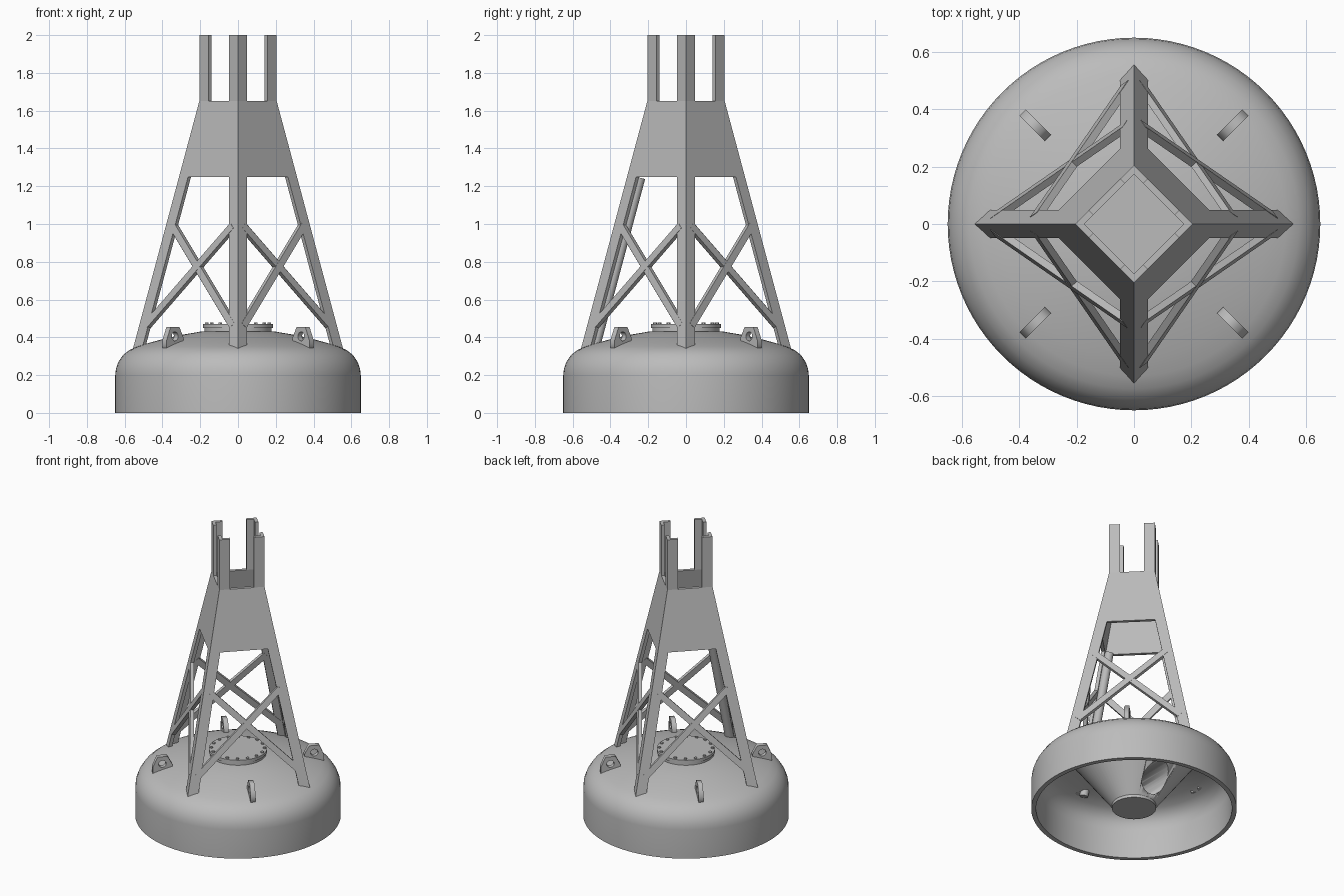
import bpy, bmesh, math
from mathutils import Vector, Matrix

if "Cube" in bpy.data.objects:
    bpy.data.objects.remove(bpy.data.objects["Cube"], do_unlink=True)

GREY = (0.5, 0.5, 0.5, 1)
steel = bpy.data.materials.new("steel_grey")
steel.use_nodes = True
steel.diffuse_color = GREY
steel.node_tree.nodes["Principled BSDF"].inputs["Base Color"].default_value = GREY


def select(ob):
    bpy.ops.object.select_all(action="DESELECT")
    ob.select_set(True)
    bpy.context.view_layer.objects.active = ob


def finish(name, bm, smooth=False):
    bmesh.ops.recalc_face_normals(bm, faces=bm.faces)
    me = bpy.data.meshes.new(name)
    bm.to_mesh(me)
    bm.free()
    me.materials.append(steel)
    ob = bpy.data.objects.new(name, me)
    bpy.context.collection.objects.link(ob)
    if smooth:
        select(ob)
        bpy.ops.object.shade_smooth_by_angle(angle=math.radians(35))
    return ob


def lathe(name, profile, steps=96):
    bm = bmesh.new()
    verts = [bm.verts.new((r, 0, z)) for r, z in profile]
    edges = [bm.edges.new(p) for p in zip(verts, verts[1:])]
    bmesh.ops.spin(bm, geom=verts + edges, axis=(0, 0, 1), cent=(0, 0, 0),
                   angle=math.tau, steps=steps, use_duplicate=False)
    bmesh.ops.remove_doubles(bm, verts=bm.verts, dist=1e-4)
    return finish(name, bm, True)


def loft(name, low, high, turn=0):
    """Prism between two matching outlines."""
    bm = bmesh.new()
    a, b = ([bm.verts.new(p) for p in ring] for ring in (low, high))
    n = len(a)
    bm.faces.new(a)
    bm.faces.new(b)
    for i in range(n):
        j = (i + 1) % n
        bm.faces.new((a[i], a[j], b[j], b[i]))
    bm.transform(Matrix.Rotation(turn, 4, "Z"))
    return finish(name, bm)


def cylinder(name, start, end, radius, segments=24):
    start, end = Vector(start), Vector(end)
    axis = end - start
    bm = bmesh.new()
    bmesh.ops.create_cone(bm, cap_ends=True, segments=segments, radius1=radius,
                          radius2=radius, depth=axis.length)
    bm.transform(Matrix.Translation((start + end) / 2)
                 @ axis.to_track_quat("Z", "Y").to_matrix().to_4x4())
    return finish(name, bm, True)


# Float hull: open-bottomed domed shell
lathe("hull", [
    (0, .445), (.2, .43), (.3, .413), (.4, .39), (.47, .371), (.53, .352), (.575, .333),
    (.61, .305), (.633, .27), (.646, .235), (.65, .2), (.65, 0),
    (.62, 0), (.62, .2), (.61, .245), (.585, .285), (.545, .312), (.48, .337),
    (.35, .37), (.2, .398), (0, .41)])

# Underside cone with a cross bore
cone = lathe("mooring_cone", [(0, .005), (.14, .005), (.14, .025), (.4, .375), (0, .4)], 64)
bore = cylinder("bore_cutter", (0, -.6, .135), (0, .6, .135), .09, 40)
bore.hide_render = True
cut = cone.modifiers.new("bore", "BOOLEAN")
cut.operation, cut.object, cut.solver = "DIFFERENCE", bore, "EXACT"
select(cone)
bpy.ops.object.modifier_apply(modifier="bore")
bpy.data.objects.remove(bore, do_unlink=True)

# Bolted hatch on the dome
lathe("hatch", [(0, .47), (.185, .47), (.185, .45), (.178, .45), (.178, .42), (0, .42)], 64)
for i in range(16):
    a = math.tau * (i + .5) / 16
    x, y = .168 * math.cos(a), .168 * math.sin(a)
    cylinder("hatch_bolt", (x, y, .465), (x, y, .478), .01, 6)

# Lifting lugs with eyes
lug_outline = [(.425, .34), (.55, .31), (.55, .385), (.52, .455), (.455, .455), (.425, .4)]
for k in range(4):
    cu = bpy.data.curves.new("lifting_lug", "CURVE")
    cu.dimensions, cu.fill_mode, cu.extrude = "2D", "BOTH", .016
    eye = [(.488 + .024 * math.cos(i * math.tau / 20), .405 + .024 * math.sin(i * math.tau / 20))
           for i in range(20)]
    for pts in (lug_outline, eye):
        sp = cu.splines.new("POLY")
        sp.points.add(len(pts) - 1)
        for p, (s, z) in zip(sp.points, pts):
            p.co = (s, z, 0, 1)
        sp.use_cyclic_u = True
    cu.materials.append(steel)
    lug = bpy.data.objects.new("lifting_lug", cu)
    bpy.context.collection.objects.link(lug)
    lug.rotation_euler = (math.pi / 2, 0, math.pi / 4 + k * math.pi / 2)
    select(lug)
    bpy.ops.object.convert(target="MESH")

# Tower proportions
TOP, PLATE, FOOT, FLANGE, THICK = 1.65, 1.25, .32, .048, .022


def reach(z):
    """Corner distance of the tower from its axis."""
    return .205 + max(0, TOP - z) * .268


def angle_iron(r, z):
    d = THICK * math.sqrt(2)
    h = FLANGE - d / 2
    return [(r, 0, z), (r - FLANGE, FLANGE, z), (r - FLANGE - d / 2, h, z), (r - d, 0, z),
            (r - FLANGE - d / 2, -h, z), (r - FLANGE, -FLANGE, z)]


def brace_end(z, turn, side):
    p = Vector((reach(z) - .04, side * .024, z))
    return Matrix.Rotation(turn, 3, "Z") @ p


def brace(start, end, outward, width, depth):
    along = (end - start).normalized()
    across = along.cross(outward).normalized()
    normal = across.cross(along)
    ring = [(across * u * width + normal * v * depth) / 2
            for u, v in ((-1, -1), (1, -1), (1, 1), (-1, 1))]
    loft("cross_brace", [start + c for c in ring], [end + c for c in ring])


for k in range(4):
    turn = k * math.pi / 2
    nxt = turn + math.pi / 2
    # Leaning legs and upright posts of angle iron
    loft("leg", angle_iron(reach(FOOT), FOOT), angle_iron(reach(PLATE), PLATE), turn)
    loft("top_post", angle_iron(reach(TOP), TOP), angle_iron(reach(TOP), 2), turn)
    # Side plates, mitred at the corners
    rings = []
    for z in (PLATE, TOP):
        r, i = reach(z), reach(z) - THICK * math.sqrt(2)
        rings.append([(r, 0, z), (0, r, z), (0, i, z), (i, 0, z)])
    loft("side_plate", *rings, turn)
    # Crossed braces on each face
    mid = turn + math.pi / 4
    outward = Vector((math.cos(mid), math.sin(mid), .19))
    brace(brace_end(.46, turn, 1), brace_end(.99, nxt, -1), outward, .04, .026)
    brace(brace_end(.99, turn, 1), brace_end(.46, nxt, -1), outward, .04, .024)

# Vent pipe inside the front leg
cylinder("vent_pipe", (0, .07 - reach(.31), .31), (0, .07 - reach(1.245), 1.245), .028)
